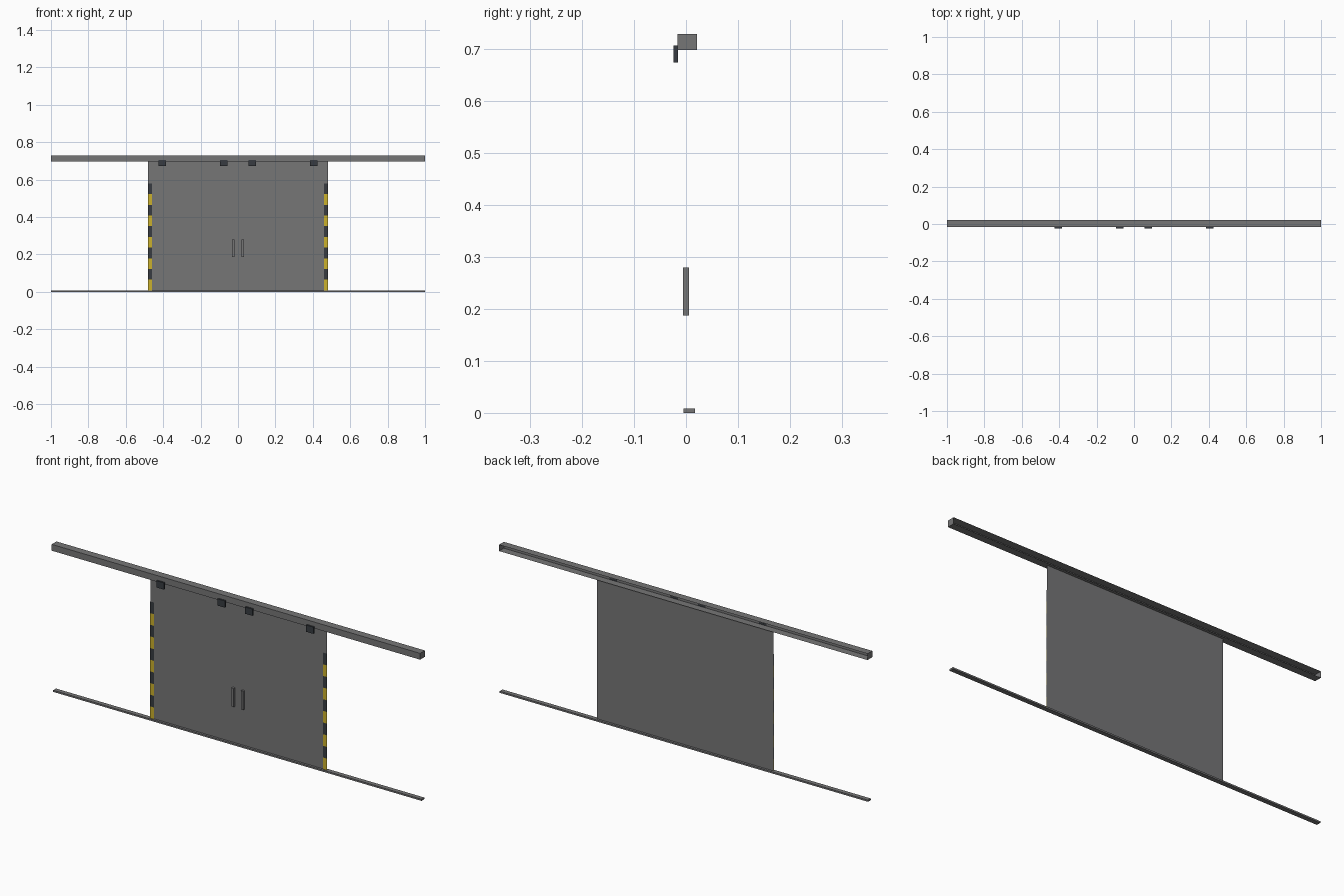
import bpy
import bmesh

cube = bpy.data.objects.get("Cube")
if cube:
    bpy.data.objects.remove(cube, do_unlink=True)


def material(name, rgb):
    mat = bpy.data.materials.new(name)
    mat.use_nodes = True
    colour = (*rgb, 1)
    mat.diffuse_color = colour
    mat.node_tree.nodes["Principled BSDF"].inputs["Base Color"].default_value = colour
    return mat


grey = material("steel grey", (0.18, 0.18, 0.183))
dark = material("dark charcoal", (0.038, 0.044, 0.052))
yellow = material("warning yellow", (0.6, 0.44, 0.025))


def finish(name, bm, *mats):
    mesh = bpy.data.meshes.new(name)
    bm.to_mesh(mesh)
    bm.free()
    for mat in mats:
        mesh.materials.append(mat)
    obj = bpy.data.objects.new(name, mesh)
    bpy.context.collection.objects.link(obj)
    return obj


def box(name, low, high, mat, open_back=False):
    bm = bmesh.new()
    bmesh.ops.create_cube(bm, size=1)
    if open_back:
        back = [f for f in bm.faces if f.normal.y > 0.9]
        bmesh.ops.delete(bm, geom=back, context='FACES')
    for v in bm.verts:
        v.co = [(a + b) / 2 + c * (b - a) for a, b, c in zip(low, high, v.co)]
    return finish(name, bm, mat)


def sheet(name, x0, x1, y, z0, z1, rows, *mats):
    """Upright sheet facing the front, its rows cycling through the materials."""
    bm = bmesh.new()
    step = (z1 - z0) / rows
    pairs = [[bm.verts.new((x, y, z0 + i * step)) for x in (x0, x1)]
             for i in range(rows + 1)]
    for i, (a, b) in enumerate(zip(pairs, pairs[1:])):
        face = bm.faces.new((a[0], a[1], b[1], b[0]))
        face.material_index = i % len(mats)
    return finish(name, bm, *mats)


# Rails: the top one is a channel open at the back
box("top_rail", (-1, -0.016, 0.697), (1, 0.021, 0.728), grey, open_back=True)
box("floor_track", (-1, -0.005, 0), (1, 0.017, 0.008), grey)

# Two sliding leaves with striped edges, handles and hangers
for side, s in (("right", -1), ("left", 1)):
    x0, x1 = sorted((0, s * 0.48))
    sheet(f"{side}_door_leaf", x0, x1, 0.006, 0.008, 0.697, 1, grey)

    x0, x1 = sorted((s * 0.459, s * 0.48))
    sheet(f"{side}_warning_stripe", x0, x1, 0.003, 0.008, 0.58, 10, yellow, dark)

    x = s * 0.026
    box(f"{side}_handle", (x - 0.006, -0.006, 0.187), (x + 0.006, 0.006, 0.279), grey)

    for place, x in (("inner", s * 0.075), ("outer", s * 0.406)):
        box(f"{side}_{place}_hanger", (x - 0.02, -0.024, 0.673),
            (x + 0.02, -0.0158, 0.706), dark)
